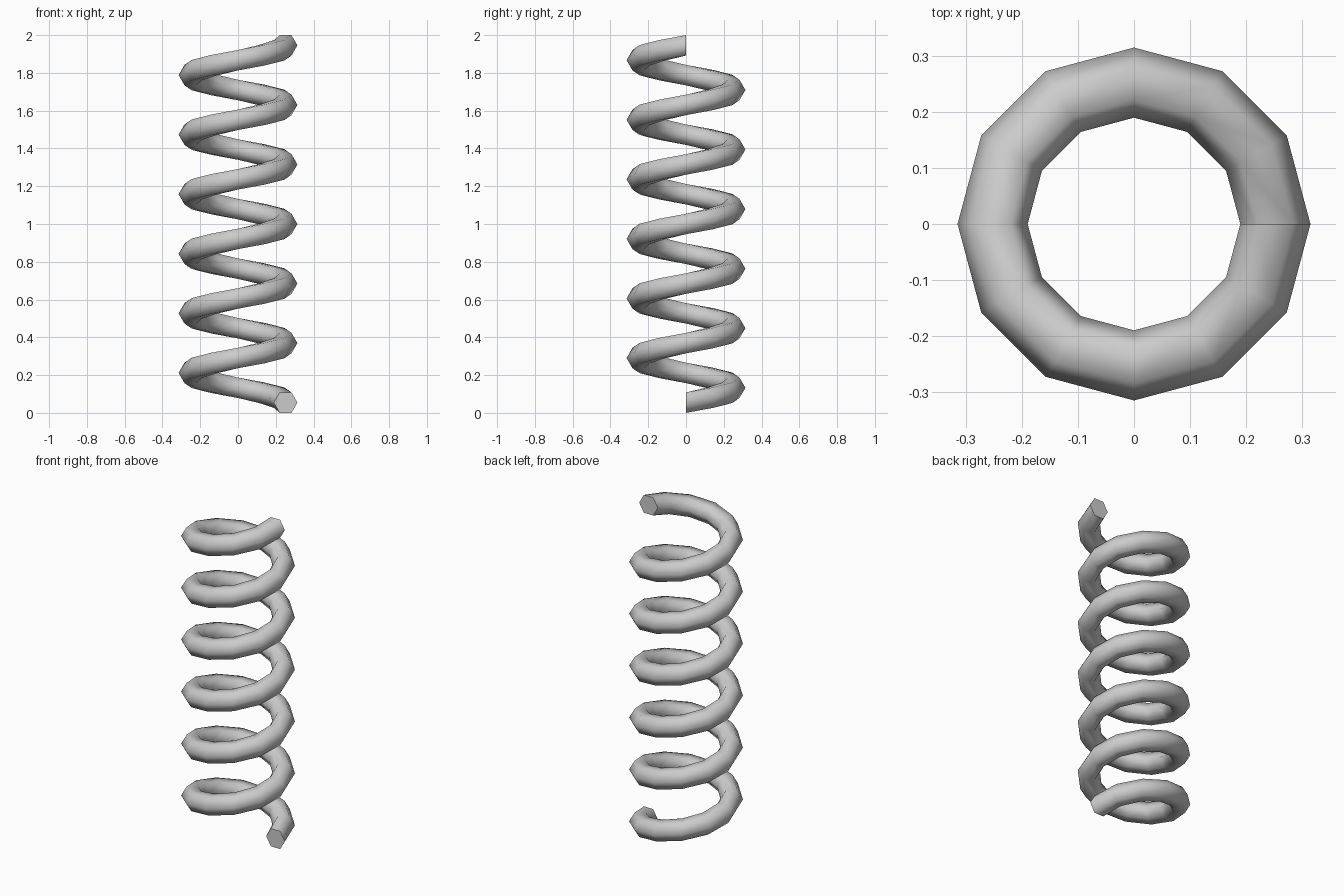
import bpy, bmesh
from math import cos, sin, pi

if "Cube" in bpy.data.objects:
    bpy.data.objects.remove(bpy.data.objects["Cube"])

COIL_R, WIRE_R = 0.252, 0.0625
TURNS, STEPS, SIDES = 6, 12, 6
HALF = WIRE_R * sin(pi / 3)            # half height of the hexagonal wire section
RISE = 2.0 - 2 * HALF                  # total climb of the wire centre

bm = bmesh.new()

# hexagonal sections, upright in the radial plane, climbing anticlockwise
rings = []
count = TURNS * STEPS
for i in range(count + 1):
    a = 2 * pi * i / STEPS
    z0 = HALF + RISE * i / count
    ring = []
    for k in range(SIDES):
        t = 2 * pi * k / SIDES
        r = COIL_R + WIRE_R * cos(t)
        ring.append(bm.verts.new((r * cos(a), r * sin(a), z0 + WIRE_R * sin(t))))
    rings.append(ring)

# wire surface
for p, q in zip(rings, rings[1:]):
    for k in range(SIDES):
        n = (k + 1) % SIDES
        bm.faces.new((p[k], q[k], q[n], p[n])).smooth = True

# flat wire ends
bm.faces.new(rings[0])
bm.faces.new(rings[-1])
bmesh.ops.recalc_face_normals(bm, faces=bm.faces)

mesh = bpy.data.meshes.new("coil_spring")
bm.to_mesh(mesh)
bm.free()
# keep the rims of the ends crisp
for e in mesh.edges:
    ends = {v // SIDES for v in e.vertices}
    e.use_edge_sharp = ends == {0} or ends == {count}
spring = bpy.data.objects.new("coil_spring", mesh)
bpy.context.collection.objects.link(spring)
